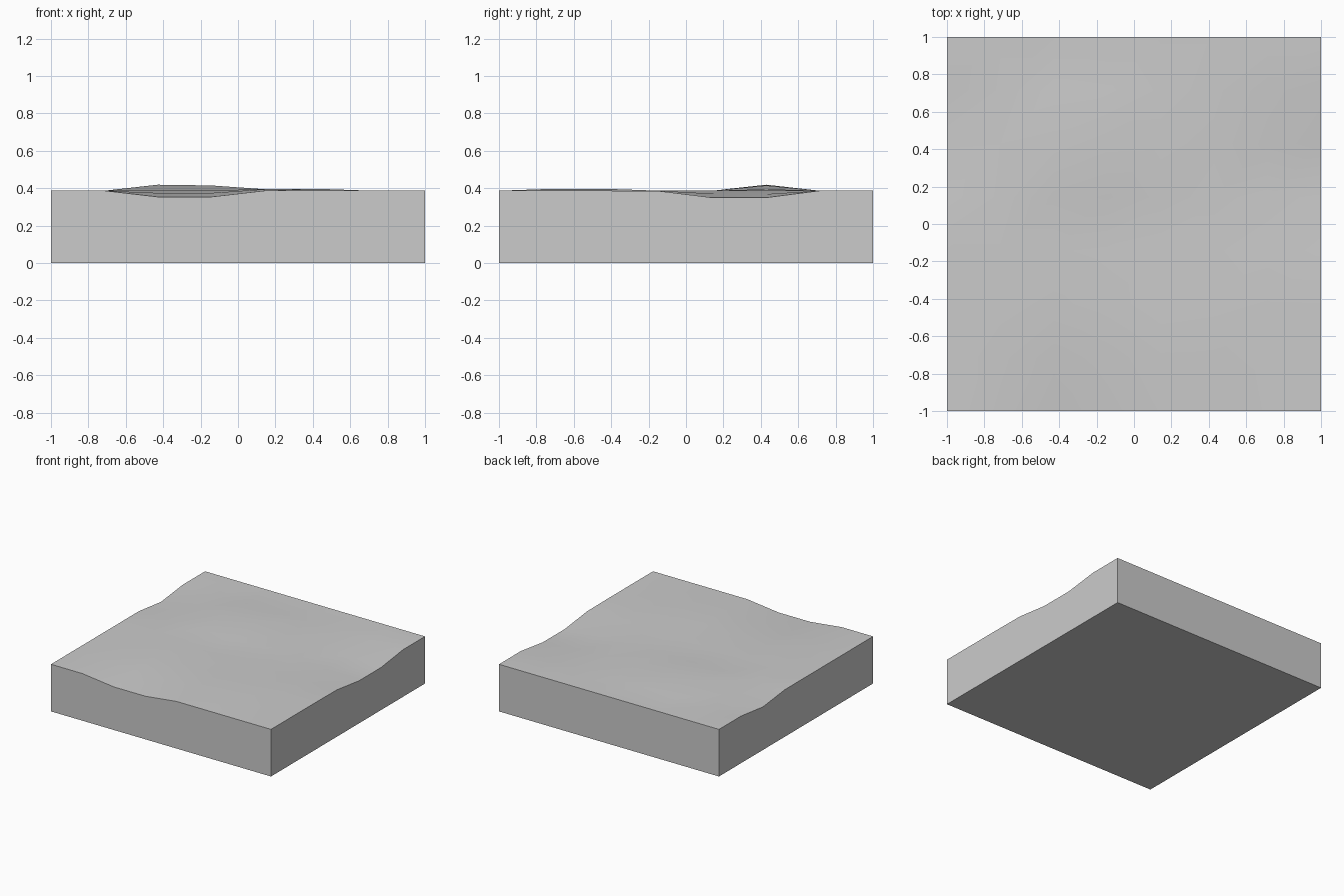
import bpy, bmesh, math

if "Cube" in bpy.data.objects:
    bpy.data.objects.remove(bpy.data.objects["Cube"])

N = 7          # grid cells per side
H = 0.387      # rest height of the top surface

# gentle hollows and bumps: (column, row) -> height offset
offsets = {
    (2, 0): -0.033, (3, 0): -0.033, (2, 1): -0.012, (3, 1): -0.012,   # front hollow
    (7, 3): -0.002, (7, 4): -0.037, (7, 5): -0.037,                   # right hollow
    (6, 4): -0.016, (6, 5): -0.018,
    (0, 5): -0.033, (1, 5): -0.005,                                   # left hollow
    (2, 5): 0.032, (3, 5): 0.028, (4, 5): 0.008,                      # main bump
    (4, 2): 0.01, (5, 2): 0.01, (4, 1): 0.008, (5, 1): 0.01,          # low bumps
}

bm = bmesh.new()

# Wavy top surface
grid = [[bm.verts.new((-1 + 2 * i / N, -1 + 2 * j / N, H + offsets.get((i, j), 0)))
         for j in range(N + 1)] for i in range(N + 1)]
for i in range(N):
    for j in range(N):
        bm.faces.new((grid[i][j], grid[i + 1][j], grid[i + 1][j + 1], grid[i][j + 1]))

# Walls dropped to the ground, then the flat underside
rim = [e for e in bm.edges if e.is_boundary]
walls = bmesh.ops.extrude_edge_only(bm, edges=rim)["geom"]
for v in walls:
    if isinstance(v, bmesh.types.BMVert):
        v.co.z = 0
bmesh.ops.holes_fill(bm, edges=[e for e in bm.edges if e.is_boundary], sides=0)
bmesh.ops.recalc_face_normals(bm, faces=bm.faces)

mesh = bpy.data.meshes.new("ground_tile")
bm.to_mesh(mesh)
bm.free()
tile = bpy.data.objects.new("ground_tile", mesh)
bpy.context.collection.objects.link(tile)

# Smooth top, sharp block edges
bpy.context.view_layer.objects.active = tile
tile.select_set(True)
bpy.ops.object.shade_smooth_by_angle(angle=math.radians(35))
